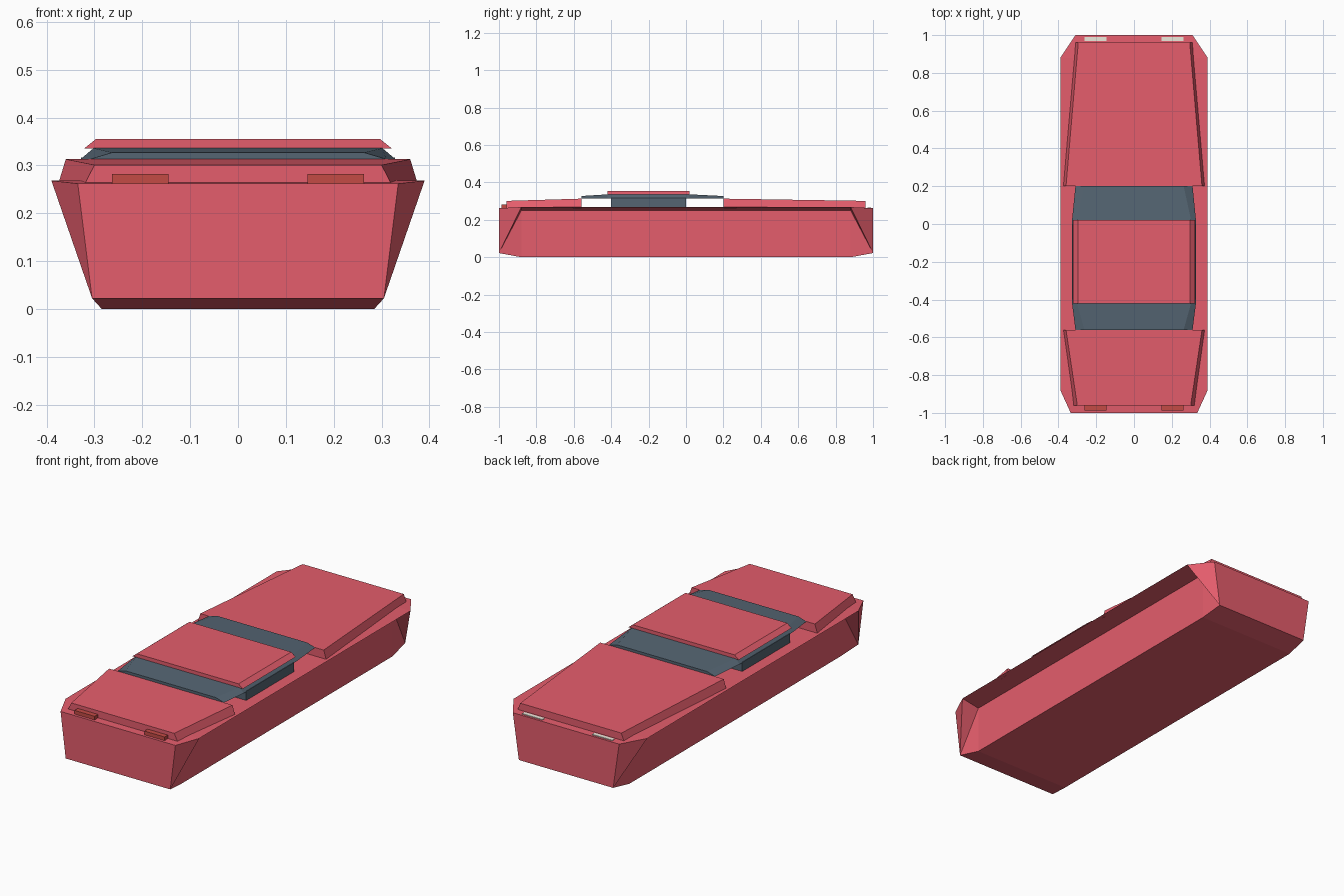
import bpy, bmesh

if "Cube" in bpy.data.objects:
    bpy.data.objects.remove(bpy.data.objects["Cube"])


def material(name, rgb):
    m = bpy.data.materials.new(name)
    m.diffuse_color = (*rgb, 1)
    m.use_nodes = True
    m.node_tree.nodes["Principled BSDF"].inputs["Base Color"].default_value = m.diffuse_color
    return m


RED = material("red_paint", (0.78, 0.11, 0.15))
GLASS = material("dark_glass", (0.09, 0.13, 0.17))
LAMP_RED = material("red_lamp", (0.55, 0.07, 0.06))
LAMP_WHITE = material("pale_lamp", (0.85, 0.82, 0.72))


def make(name, polys, mat):
    """Mesh object from a list of polygons given as coordinate lists."""
    bm = bmesh.new()
    for p in polys:
        bm.faces.new([bm.verts.new(c) for c in p])
    bmesh.ops.remove_doubles(bm, verts=bm.verts, dist=1e-5)
    bmesh.ops.recalc_face_normals(bm, faces=bm.faces)
    me = bpy.data.meshes.new(name)
    bm.to_mesh(me)
    bm.free()
    me.materials.append(mat)
    ob = bpy.data.objects.new(name, me)
    bpy.context.collection.objects.link(ob)
    return ob


def loft(name, sections, mat):
    """Closed solid through trapezoids (y, low half width, low z, top half width, top z)."""
    rings = [[(-a, y, z0), (a, y, z0), (b, y, z1), (-b, y, z1)]
             for y, a, z0, b, z1 in sections]
    polys = [rings[0], rings[-1]]
    for r, s in zip(rings, rings[1:]):
        polys += [[r[i], r[(i + 1) % 4], s[(i + 1) % 4], s[i]] for i in range(4)]
    return make(name, polys, mat)


def flip(p):
    return (-p[0], p[1], p[2])


# Lower body: upright sides under a flared rim, with faceted corners
rim, side, floor = (0.39, 0.268), (0.285, 0.25), (0.285, 0.0)
polys = []
for e, top_x, low_x in ((-1, 0.335, 0.305), (1, 0.31, 0.275)):
    A, B, C = [(x, 0.88 * e, z) for x, z in (rim, side, floor)]
    D, E = (low_x, e, 0.022), (top_x, e, 0.262)
    for corner in ([A, E, D], [A, D, B], [B, D, C]):
        polys += [corner, [flip(p) for p in corner]]
    polys += [[D, E, flip(E), flip(D)],
              [A, E, flip(E), flip(A)],
              [C, D, flip(D), flip(C)]]
for (x0, z0), (x1, z1) in ((rim, side), (side, floor)):
    q = [(x0, -0.88, z0), (x1, -0.88, z1), (x1, 0.88, z1), (x0, 0.88, z0)]
    polys += [q, [flip(p) for p in q]]
for x, z in (rim, floor):
    polys.append([(-x, -0.88, z), (x, -0.88, z), (x, 0.88, z), (-x, 0.88, z)])
make("lower_body", polys, RED)

# Raised deck panels at both ends
loft("front_deck", [(-0.96, 0.32, 0.262, 0.30, 0.301),
                    (-0.56, 0.375, 0.264, 0.36, 0.313)], RED)
loft("rear_deck", [(0.20, 0.375, 0.264, 0.36, 0.313),
                   (0.96, 0.31, 0.262, 0.295, 0.301)], RED)

# Cabin block and the overhanging window slab on it
loft("cabin_sides", [(-0.40, 0.328, 0.264, 0.328, 0.316),
                     (0.0, 0.328, 0.264, 0.328, 0.316)], GLASS)
loft("window_slab", [(-0.56, 0.31, 0.313, 0.263, 0.327),
                     (-0.42, 0.328, 0.314, 0.302, 0.336),
                     (0.02, 0.328, 0.314, 0.302, 0.336),
                     (0.20, 0.31, 0.313, 0.263, 0.327)], GLASS)

# Roof plate
loft("roof", [(-0.42, 0.322, 0.335, 0.297, 0.355),
              (0.02, 0.322, 0.335, 0.297, 0.355)], RED)

# Lamps at both ends
for s, word in ((-1, "left"), (1, "right")):
    for name, mat, y, z, size in (
            ("front_lamp", LAMP_RED, -0.973, 0.271, (0.118, 0.028, 0.022)),
            ("rear_lamp", LAMP_WHITE, 0.98, 0.262, (0.118, 0.02, 0.009))):
        ob = loft(f"{word}_{name}", [(-0.5, 0.5, -0.5, 0.5, 0.5),
                                     (0.5, 0.5, -0.5, 0.5, 0.5)], mat)
        ob.scale = size
        ob.location = (s * 0.204, y, z)
